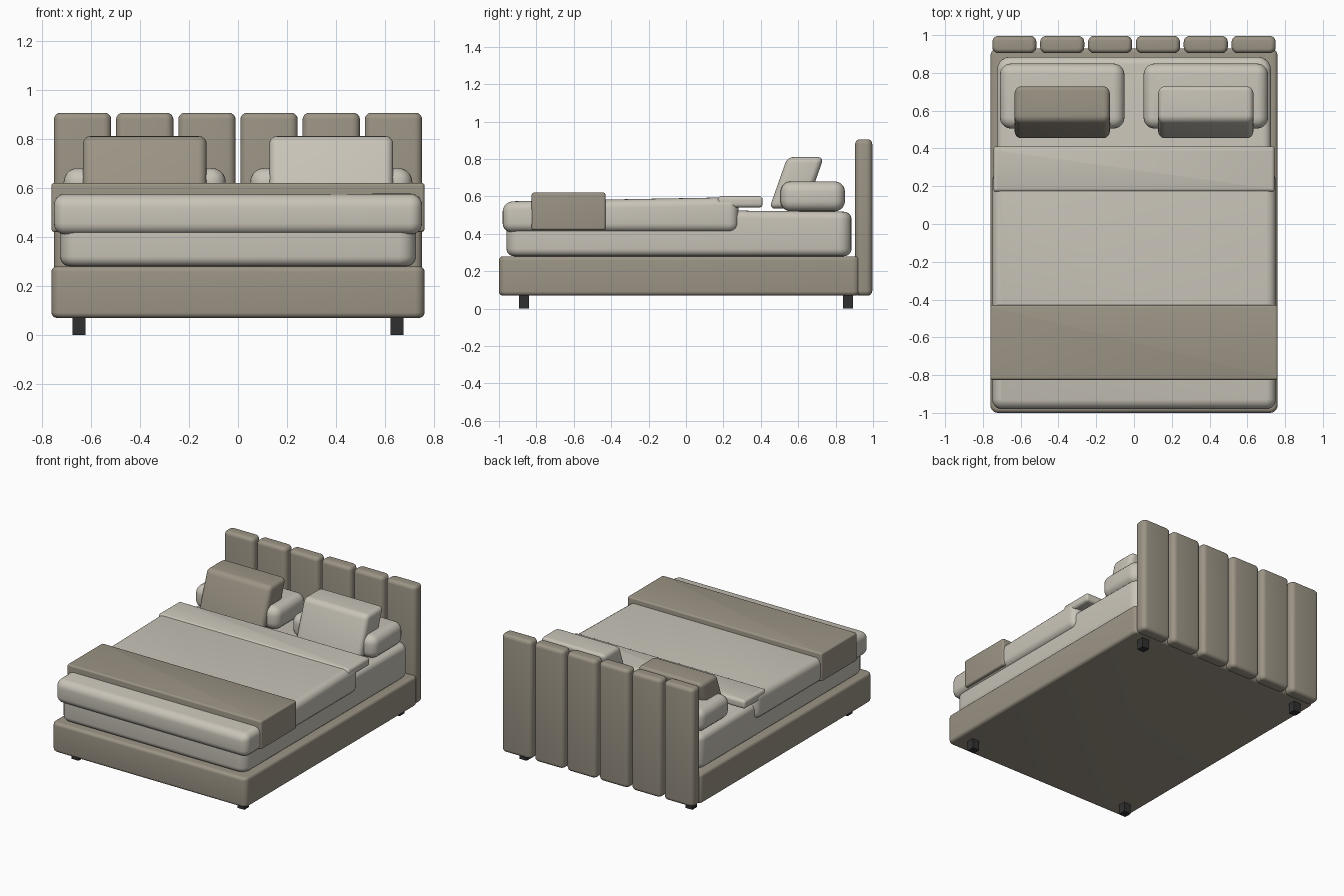
import bpy
import bmesh
from math import radians

cube = bpy.data.objects.get("Cube")
if cube:
    bpy.data.objects.remove(cube, do_unlink=True)


def material(name, rgb):
    m = bpy.data.materials.new(name)
    m.use_nodes = True
    m.diffuse_color = (*rgb, 1)
    bsdf = m.node_tree.nodes["Principled BSDF"]
    bsdf.inputs["Base Color"].default_value = (*rgb, 1)
    bsdf.inputs["Roughness"].default_value = 0.8
    return m


TAUPE = material("taupe upholstery", (0.33, 0.295, 0.235))
LINEN = material("pale linen", (0.58, 0.55, 0.48))
BLACK = material("black leg", (0.03, 0.03, 0.03))


def soft_box(name, x, y, z, mat, corner=0.0, rim=0.0, warp=None):
    """Box between (min, max) ranges with rounded uprights and rims."""
    bm = bmesh.new()
    bmesh.ops.create_cube(bm, size=1)
    for v in bm.verts:
        v.co = [r[0] + (c + 0.5) * (r[1] - r[0]) for r, c in zip((x, y, z), v.co)]
    if corner:
        uprights = [e for e in bm.edges
                    if abs(e.verts[0].co.z - e.verts[1].co.z) > 0.01]
        bmesh.ops.bevel(bm, geom=uprights, offset=corner, segments=5,
                        profile=0.5, affect='EDGES')
    if rim:
        rims = [e for e in bm.edges
                if abs(e.verts[0].co.z - e.verts[1].co.z) < 0.001]
        bmesh.ops.bevel(bm, geom=rims, offset=rim, segments=5,
                        profile=0.5, affect='EDGES')
    if warp:
        for v in bm.verts:
            warp(v.co)
    bmesh.ops.recalc_face_normals(bm, faces=bm.faces)
    mesh = bpy.data.meshes.new(name)
    bm.to_mesh(mesh)
    bm.free()
    mesh.materials.append(mat)
    ob = bpy.data.objects.new(name, mesh)
    bpy.context.collection.objects.link(ob)
    bpy.ops.object.select_all(action='DESELECT')
    bpy.context.view_layer.objects.active = ob
    ob.select_set(True)
    bpy.ops.object.shade_smooth_by_angle(angle=radians(35))
    return ob


# Upholstered base, mattress and bedding
soft_box("bed_base", (-0.76, 0.76), (-1.0, 0.93), (0.07, 0.28), TAUPE, 0.04, 0.022)


def mattress_dip(co):
    if co.z > 0.45:
        co.z -= 0.02 * max(0, co.y)


soft_box("mattress", (-0.725, 0.725), (-0.96, 0.885), (0.28, 0.535), LINEN,
         0.07, 0.04, mattress_dip)


def duvet_slope(co):
    if co.z > 0.5 and co.y < -0.8:
        co.z -= 0.03 * (-0.8 - co.y) / 0.18


soft_box("duvet", (-0.75, 0.75), (-0.98, 0.28), (0.41, 0.595), LINEN,
         0.05, 0.045, duvet_slope)
soft_box("throw_blanket", (-0.76, 0.76), (-0.825, -0.43), (0.42, 0.62), TAUPE,
         0.012, 0.012)
soft_box("folded_sheet", (-0.745, 0.745), (0.17, 0.41), (0.54, 0.602), LINEN,
         0.015, 0.02)


# Pillows with leaning cushions in front
def lean(co):
    co.y += 0.095 * (co.z - 0.54) / 0.27


for side, s, mat in (("left", 1, LINEN), ("right", -1, TAUPE)):
    soft_box(side + "_pillow", sorted((s * 0.05, s * 0.71)), (0.505, 0.85),
             (0.52, 0.68), LINEN, 0.06, 0.055)
    soft_box(side + "_cushion", sorted((s * 0.128, s * 0.632)), (0.447, 0.642),
             (0.535, 0.81), mat, 0.035, 0.03, lean)

# Channelled headboard
PITCH = 1.52 / 6
for i in range(6):
    mid = -0.76 + PITCH * (i + 0.5)

    def taper(co, mid=mid):
        h = abs(co.z - 0.4875) / 0.4175
        co.x = mid + (co.x - mid) * (1 - 0.08 * h ** 3)
        co.y = 0.95 + (co.y - 0.95) * (1 - 0.1 * h ** 3)

    soft_box("headboard_panel_%d" % (i + 1), (mid - 0.125, mid + 0.125),
             (0.9, 1.0), (0.07, 0.905), TAUPE, 0.035, 0.025, taper)

# Legs
for sx, lr in ((1, "left"), (-1, "right")):
    for sy, fb in ((-1, "front"), (1, "back")):
        cx, cy = sx * 0.648, sy * 0.866
        soft_box("%s_%s_leg" % (fb, lr), (cx - 0.027, cx + 0.027),
                 (cy - 0.027, cy + 0.027), (0, 0.09), BLACK)
